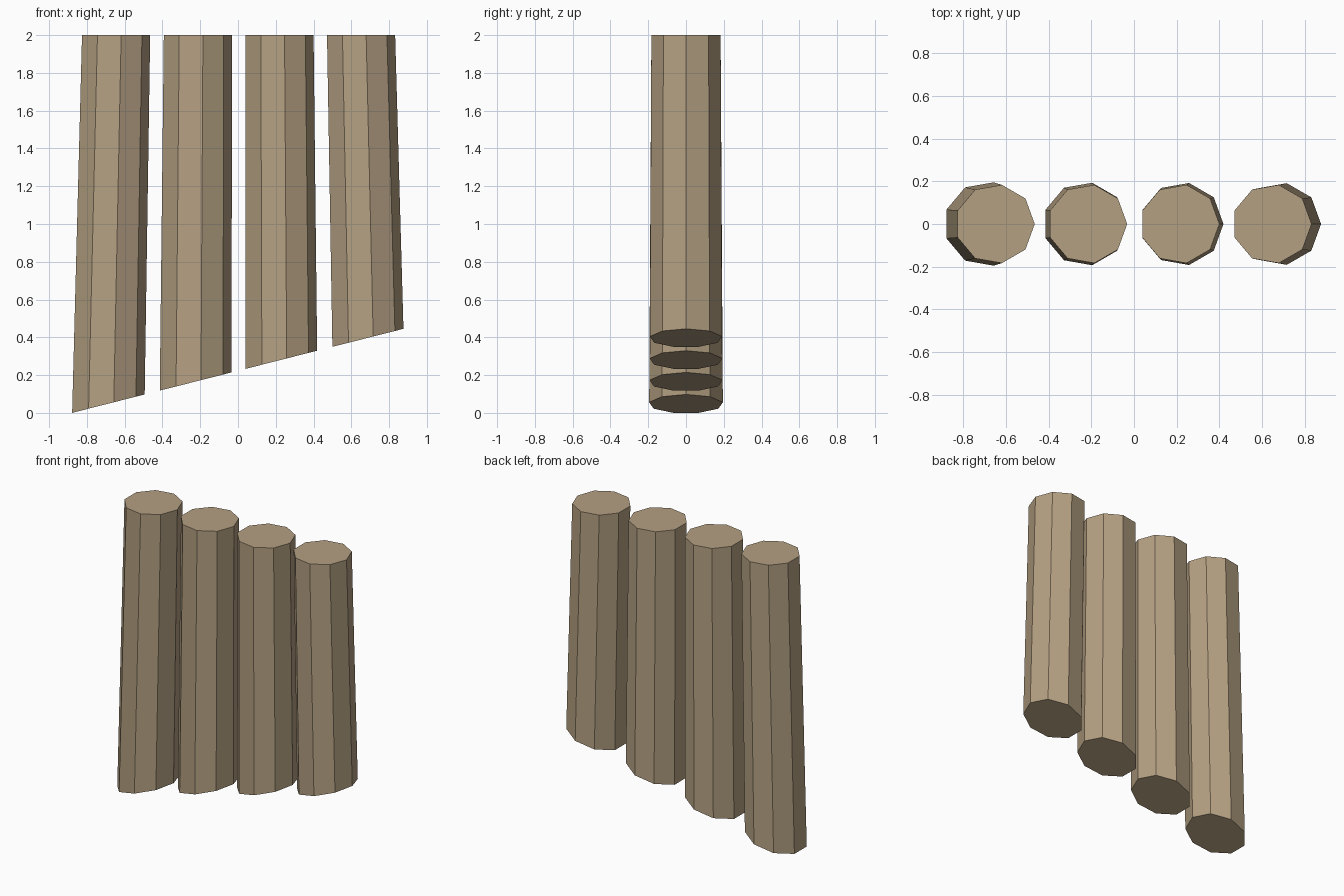
import bpy
import bmesh
from math import cos, sin, tau

SIDES = 9
TOP_Z = 2.0


def slope_z(x):
    # Height of the slanted ground plane that trims every post
    return 0.223 + 0.2536 * x


def make_material(name, colour):
    mat = bpy.data.materials.new(name)
    mat.use_nodes = True
    mat.diffuse_color = colour
    mat.node_tree.nodes["Principled BSDF"].inputs["Base Color"].default_value = colour
    return mat


def make_post(name, top_x, top_r, base_x, base_r, mat):
    # Tapered, leaning nine-sided post with a level top and a slanted foot
    bm = bmesh.new()
    base, top = [], []
    for i in range(SIDES):
        c, s = cos(tau * i / SIDES), sin(tau * i / SIDES)
        x = base_x + base_r * c
        base.append(bm.verts.new((x, base_r * s, slope_z(x))))
        top.append(bm.verts.new((top_x + top_r * c, top_r * s, TOP_Z)))
    bm.faces.new(top)
    bm.faces.new(base[::-1])
    for i in range(SIDES):
        j = (i + 1) % SIDES
        bm.faces.new((base[i], base[j], top[j], top[i]))
    mesh = bpy.data.meshes.new(name)
    bm.to_mesh(mesh)
    bm.free()
    mesh.materials.append(mat)
    obj = bpy.data.objects.new(name, mesh)
    bpy.context.collection.objects.link(obj)


cube = bpy.data.objects.get("Cube")
if cube:
    bpy.data.objects.remove(cube, do_unlink=True)

wood = make_material("tan wood", (0.456, 0.352, 0.223, 1))

# Row of four posts, fanning outward towards the foot
make_post("post_far_right", -0.651, 0.186, -0.692, 0.198, wood)
make_post("post_inner_right", -0.218, 0.186, -0.230, 0.196, wood)
make_post("post_inner_left", 0.214, 0.186, 0.224, 0.195, wood)
make_post("post_far_left", 0.646, 0.186, 0.682, 0.194, wood)
